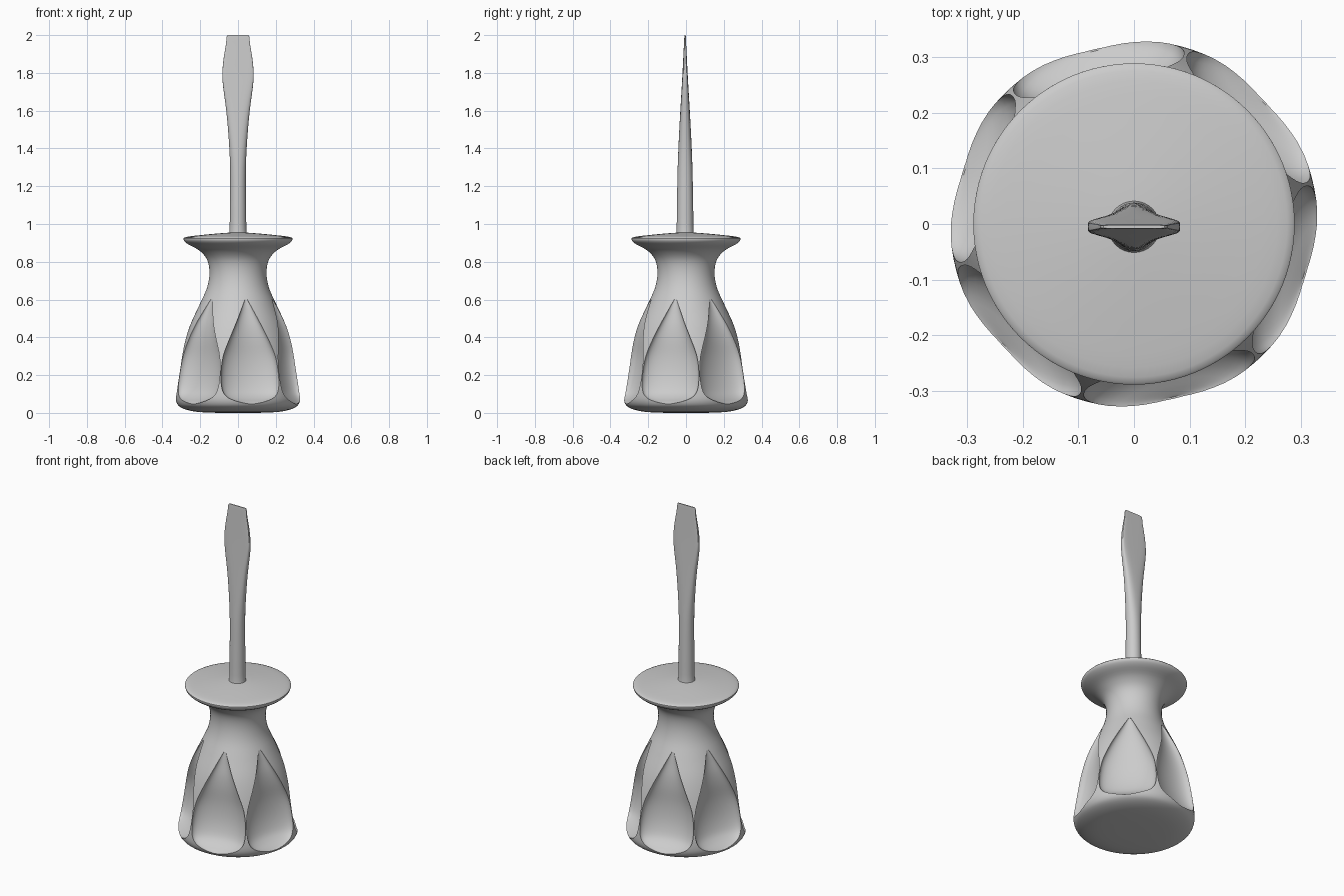
import bpy, bmesh, math
from mathutils import Vector, Matrix

cube = bpy.data.objects.get("Cube")
if cube:
    bpy.data.objects.remove(cube, do_unlink=True)

# One grey material
grey = bpy.data.materials.new("plain grey")
grey.use_nodes = True
grey.diffuse_color = (0.6, 0.6, 0.6, 1)
grey.node_tree.nodes["Principled BSDF"].inputs["Base Color"].default_value = (0.6, 0.6, 0.6, 1)
grey.node_tree.nodes["Principled BSDF"].inputs["Roughness"].default_value = 0.6


def smooth(points, steps):
    """Catmull-Rom interpolation through a short list of tuples."""
    pts = [Vector(p) for p in points]
    out = []
    for i in range(len(pts) - 1):
        p0, p1, p2, p3 = pts[max(i - 1, 0)], pts[i], pts[i + 1], pts[min(i + 2, len(pts) - 1)]
        for s in range(steps):
            t = s / steps
            out.append(0.5 * (2 * p1 + (p2 - p0) * t + (2 * p0 - 5 * p1 + 4 * p2 - p3) * t * t
                              + (3 * p1 - p0 - 3 * p2 + p3) * t ** 3))
    return out + [pts[-1]]


def oval(z, cx, cy, rx, ry, n, power=2.0):
    """Ring of points on a superellipse."""
    ring = []
    for i in range(n):
        a = 2 * math.pi * i / n
        c, s = math.cos(a), math.sin(a)
        ring.append(Vector((cx + rx * math.copysign(abs(c) ** (2 / power), c),
                            cy + ry * math.copysign(abs(s) ** (2 / power), s), z)))
    return ring


def loft(bm, rings, matrix=Matrix()):
    """Skin a stack of rings and cap both ends."""
    rows = [[bm.verts.new(matrix @ p) for p in ring] for ring in rings]
    n = len(rows[0])
    for a, b in zip(rows, rows[1:]):
        for i in range(n):
            j = (i + 1) % n
            bm.faces.new((a[i], a[j], b[j], b[i]))
    bm.faces.new(rows[0][::-1])
    bm.faces.new(rows[-1])


def make_object(name, bm):
    bmesh.ops.recalc_face_normals(bm, faces=bm.faces)
    mesh = bpy.data.meshes.new(name)
    bm.to_mesh(mesh)
    bm.free()
    mesh.materials.append(grey)
    obj = bpy.data.objects.new(name, mesh)
    bpy.context.collection.objects.link(obj)
    return obj


def activate(obj):
    bpy.ops.object.select_all(action='DESELECT')
    obj.select_set(True)
    bpy.context.view_layer.objects.active = obj


# Handle: turned body with a flared guard on top (radius, height)
profile = smooth([(0.1, 0.0), (0.22, 0.006), (0.295, 0.025), (0.325, 0.055), (0.329, 0.11),
                  (0.315, 0.22), (0.292, 0.34), (0.255, 0.46), (0.205, 0.57), (0.165, 0.66),
                  (0.151, 0.74), (0.163, 0.81), (0.205, 0.86), (0.265, 0.893), (0.287, 0.915),
                  (0.275, 0.931), (0.18, 0.943), (0.08, 0.952), (0.03, 0.955)], 4)
bm = bmesh.new()
loft(bm, [oval(z, 0, 0, r, r, 96) for r, z in profile])
handle = make_object("handle", bm)


def body_radius(z):
    for (r0, z0), (r1, z1) in zip(profile, profile[1:]):
        if z0 <= z <= z1:
            return r0 + (r1 - r0) * (z - z0) / (z1 - z0)
    return 0.15


# Six scooped flutes (height, half angle in degrees, depth)
flute = smooth([(0.048, 3, 0.003), (0.058, 12, 0.015), (0.08, 22, 0.035), (0.12, 27.5, 0.053),
                (0.2, 29.4, 0.062), (0.3, 28, 0.058), (0.4, 21.5, 0.045), (0.5, 13, 0.029),
                (0.56, 7, 0.014), (0.6, 2, 0.003)], 4)
rings = []
for z, angle, depth in flute:
    r, w = body_radius(z), math.radians(angle)
    rings.append(oval(z, r * math.cos(w), 0, depth, r * math.sin(w), 36))
bm = bmesh.new()
for k in range(6):
    loft(bm, rings, Matrix.Rotation(math.radians(43 + 60 * k), 4, 'Z'))
cutter = make_object("flute_cutter", bm)
cutter.hide_render = True

activate(handle)
cut = handle.modifiers.new("flutes", 'BOOLEAN')
cut.operation = 'DIFFERENCE'
cut.solver = 'EXACT'
cut.object = cutter
bpy.ops.object.modifier_apply(modifier=cut.name)
bpy.data.objects.remove(cutter, do_unlink=True)

# Blade: round shaft flattening into a flared tip (height, half width, half thickness, squareness)
blade_path = smooth([(0.93, 0.054, 0.052, 2), (0.965, 0.045, 0.045, 2), (1.1, 0.043, 0.043, 2),
                     (1.3, 0.042, 0.039, 2.1), (1.45, 0.049, 0.033, 2.4), (1.6, 0.062, 0.025, 3),
                     (1.72, 0.078, 0.018, 4), (1.79, 0.083, 0.014, 5), (1.87, 0.077, 0.010, 6),
                     (1.95, 0.064, 0.006, 6), (1.99, 0.060, 0.004, 6), (2.0, 0.055, 0.003, 6)], 3)
bm = bmesh.new()
loft(bm, [oval(z, 0, -0.005, w, t, 32, p) for z, w, t, p in blade_path])
blade = make_object("blade", bm)

for obj in (handle, blade):
    activate(obj)
    bpy.ops.object.shade_smooth_by_angle(angle=math.radians(35))
